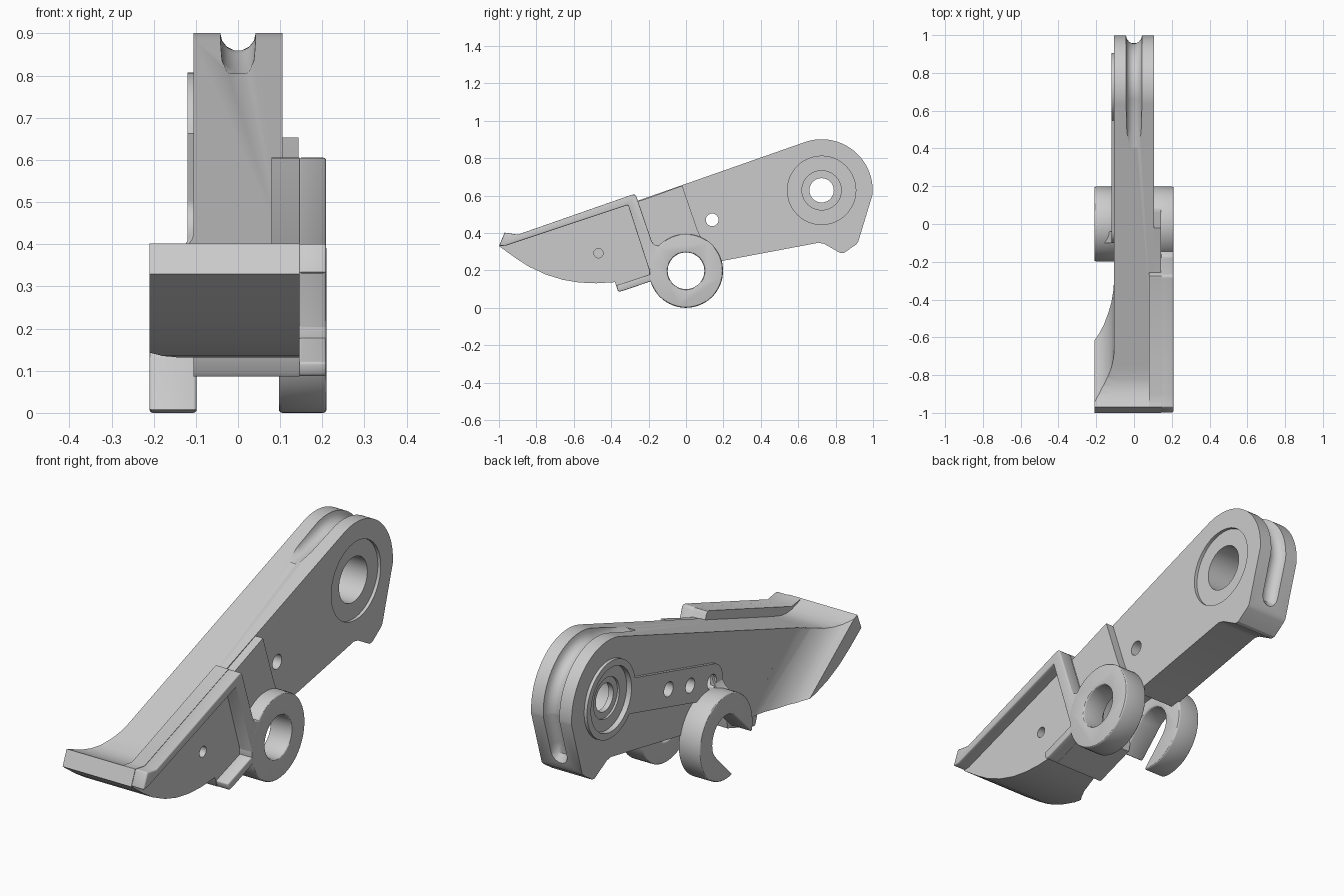
import bpy, bmesh
from math import cos, sin, radians, atan2, asin, degrees

if "Cube" in bpy.data.objects:
    bpy.data.objects.remove(bpy.data.objects["Cube"])

PIVOT, HUB = (0.725, 0.628), (0.0, 0.198)


def arc(c, r, a0, a1, n=24):
    return [(c[0] + r * cos(radians(a0 + (a1 - a0) * i / n)),
             c[1] + r * sin(radians(a0 + (a1 - a0) * i / n))) for i in range(n + 1)]


def solid(name, a, b):
    """Solid between two matching outlines."""
    bm = bmesh.new()
    va, vb = [bm.verts.new(p) for p in a], [bm.verts.new(p) for p in b]
    n = len(a)
    bm.faces.new(va)
    bm.faces.new(vb[::-1])
    for i in range(n):
        bm.faces.new((va[i], va[(i + 1) % n], vb[(i + 1) % n], vb[i]))
    bmesh.ops.recalc_face_normals(bm, faces=bm.faces)
    me = bpy.data.meshes.new(name)
    bm.to_mesh(me)
    bm.free()
    ob = bpy.data.objects.new(name, me)
    bpy.context.collection.objects.link(ob)
    return ob


def prism(name, pts, x0, x1):
    """Side profile (y, z) extruded along x."""
    return solid(name, [(x0, *p) for p in pts], [(x1, *p) for p in pts])


def disc(name, c, r, x0, x1, n=48):
    return prism(name, arc(c, r, 0, 360 - 360 / n, n - 1), x0, x1)


def apply_mod(ob, mod):
    bpy.context.view_layer.objects.active = ob
    bpy.ops.object.modifier_apply(modifier=mod.name)


def cut(cutter, *targets):
    for ob in targets:
        m = ob.modifiers.new("cut", 'BOOLEAN')
        m.operation, m.solver, m.object = 'DIFFERENCE', 'EXACT', cutter
        apply_mod(ob, m)
    bpy.data.objects.remove(cutter)


def bevel(ob, w):
    m = ob.modifiers.new("round", 'BEVEL')
    m.width, m.segments, m.limit_method, m.angle_limit = w, 3, 'ANGLE', radians(40)
    apply_mod(ob, m)


# Shared profile pieces
belly = [(-0.38, 0.137), (-0.48, 0.131), (-0.57, 0.135), (-0.66, 0.15), (-0.75, 0.178),
         (-0.84, 0.22), (-0.91, 0.265), (-1.0, 0.33)]
lip = [(-0.97, 0.402), (-0.94, 0.39), (-0.9, 0.378), (-0.86, 0.374), (-0.82, 0.378), (-0.75, 0.4)]
foot = [(-0.16, 0.15), (-0.175, 0.146), (-0.34, 0.09), (-0.358, 0.086), (-0.366, 0.095)]

# Main arm with lipped toe, rounded pivot end and hub clearance
arm = prism("main_arm", lip + arc(PIVOT, 0.273, 109.5, -5, 40)
            + [(0.92, 0.35), (0.908, 0.337), (0.845, 0.294), (0.825, 0.293), (0.74, 0.341),
               (0.71, 0.348), (0.19, 0.25)]
            + arc(HUB, 0.15, 18, 180, 20) + foot + belly, -0.105, 0.105)

# Toe wing flaring out on the left with a concave sweep
wing = prism("toe_wing", lip + [(-0.2, 0.585), (-0.2, 0.137)] + belly, -0.21, -0.1)
sweep = [(-0.3, -0.68), (-0.21, -0.6), (-0.185, -0.572), (-0.16, -0.53), (-0.138, -0.475),
         (-0.12, -0.41), (-0.109, -0.34), (-0.104, -0.27), (-0.104, 1.0), (-0.3, 1.0)]
cut(solid("sweep_cutter", *[[(x, y - 1.32 * (z - 0.13), z) for x, y in sweep]
                            for z in (-0.1, 0.75)]), wing)

# Right flange: inner plate and raised rim around the open pocket
back = [(-0.9, 0.391), (-0.29, 0.604), (-0.275, 0.606), (-0.265, 0.595), (-0.185, 0.36),
        (-0.172, 0.338), (-0.15, 0.332), (-0.1, 0.33), (-0.12, 0.2), (-0.13, 0.16)]
plate = prism("flange_plate", [(-0.97, 0.402)] + back + foot + belly, 0.08, 0.146)
rim = prism("flange_rim", [(-0.999, 0.331), (-0.969, 0.402)] + back + foot
            + [(-0.372, 0.12), (-0.19, 0.18), (-0.31, 0.55), (-0.965, 0.332)], 0.144, 0.209)
bevel(rim, 0.006)

# Raised step plate between flange and hub
step = prism("step_plate", [(-0.28, 0.562), (-0.25, 0.572), (-0.225, 0.579), (-0.02, 0.653),
                            (0.06, 0.42), (0.075, 0.385), (0.1, 0.36), (0.06, 0.31),
                            (-0.06, 0.31), (-0.2, 0.28)], 0.1, 0.144)

# Hub ring on the right
ring = disc("hub_ring", HUB, 0.198, 0.097, 0.21, 64)
cut(disc("bore_cutter", HUB, 0.098, -0.3, 0.3), ring)
bevel(ring, 0.008)

# Open hook on the left, slot facing down and forward
hook = prism("hub_hook", arc(HUB, 0.198, -104, 194, 48) + arc(HUB, 0.1, 135, -45, 24),
             -0.21, -0.098)
bevel(hook, 0.008)
neck_xz = [(-0.1, 0.46), (-0.112, 0.42), (-0.135, 0.385), (-0.165, 0.362), (-0.2, 0.352),
           (-0.2, 0.31), (-0.1, 0.31)]
neck = solid("hook_neck", [(x, -0.1, z) for x, z in neck_xz], [(x, -0.04, z) for x, z in neck_xz])

# Boss pad on the left: pivot disc with a tail carrying three holes
tail = (-0.02, 0.426)
ax = degrees(atan2(PIVOT[1] - tail[1], PIVOT[0] - tail[0]))
phi = degrees(asin(0.08 / 0.18))
pad = prism("boss_pad", arc(PIVOT, 0.18, ax - 180 + phi, ax + 180 - phi, 48)
            + arc(tail, 0.08, ax + 90, ax + 270, 16), -0.12, -0.1)

# Cable groove around the pivot end
path = ([(0.4, 0.84), (0.5, 0.855)] + arc(PIVOT, 0.273, 109.5, -5, 36)
        + [(0.95, 0.455), (0.945, 0.42), (0.965, 0.39), (1.03, 0.37)])
cu = bpy.data.curves.new("groove_path", 'CURVE')
cu.dimensions, cu.bevel_depth, cu.bevel_resolution, cu.use_fill_caps = '3D', 0.042, 5, True
sp = cu.splines.new('POLY')
sp.points.add(len(path) - 1)
for p, (y, z) in zip(sp.points, path):
    p.co = (0, y, z, 1)
tmp = bpy.data.objects.new("groove_path", cu)
bpy.context.collection.objects.link(tmp)
dg = bpy.context.evaluated_depsgraph_get()
me = bpy.data.meshes.new_from_object(tmp.evaluated_get(dg))
bm = bmesh.new()
bm.from_mesh(me)
bmesh.ops.remove_doubles(bm, verts=bm.verts, dist=1e-5)
bmesh.ops.recalc_face_normals(bm, faces=bm.faces)
bm.to_mesh(me)
bm.free()
groove = bpy.data.objects.new("groove_cutter", me)
bpy.context.collection.objects.link(groove)
bpy.data.objects.remove(tmp)
cut(groove, arm)

# Pivot bore, counterbore and shallow recesses
cut(disc("c", PIVOT, 0.065, -0.3, 0.3), arm)
cut(disc("c", PIVOT, 0.105, -0.06, 0.3), arm)
cut(disc("c", PIVOT, 0.183, 0.09, 0.3), arm)
cut(disc("c", PIVOT, 0.15, -0.3, -0.05), pad)
cut(disc("c", PIVOT, 0.15, -0.3, -0.095), arm)
cut(disc("c", PIVOT, 0.095, -0.3, -0.085), arm)

# Pin holes
cut(disc("c", (-0.468, 0.292), 0.025, -0.3, 0.3, 24), arm, plate)
cut(disc("c", (0.14, 0.47), 0.034, -0.3, 0.3, 24), arm, pad)
for c in ((0.3, 0.514), tail):
    cut(disc("c", c, 0.034, -0.3, -0.03, 24), arm, pad)

# Smooth curved surfaces, keep edges crisp
bpy.ops.object.select_all(action='SELECT')
bpy.context.view_layer.objects.active = arm
bpy.ops.object.shade_smooth_by_angle(angle=radians(30))
